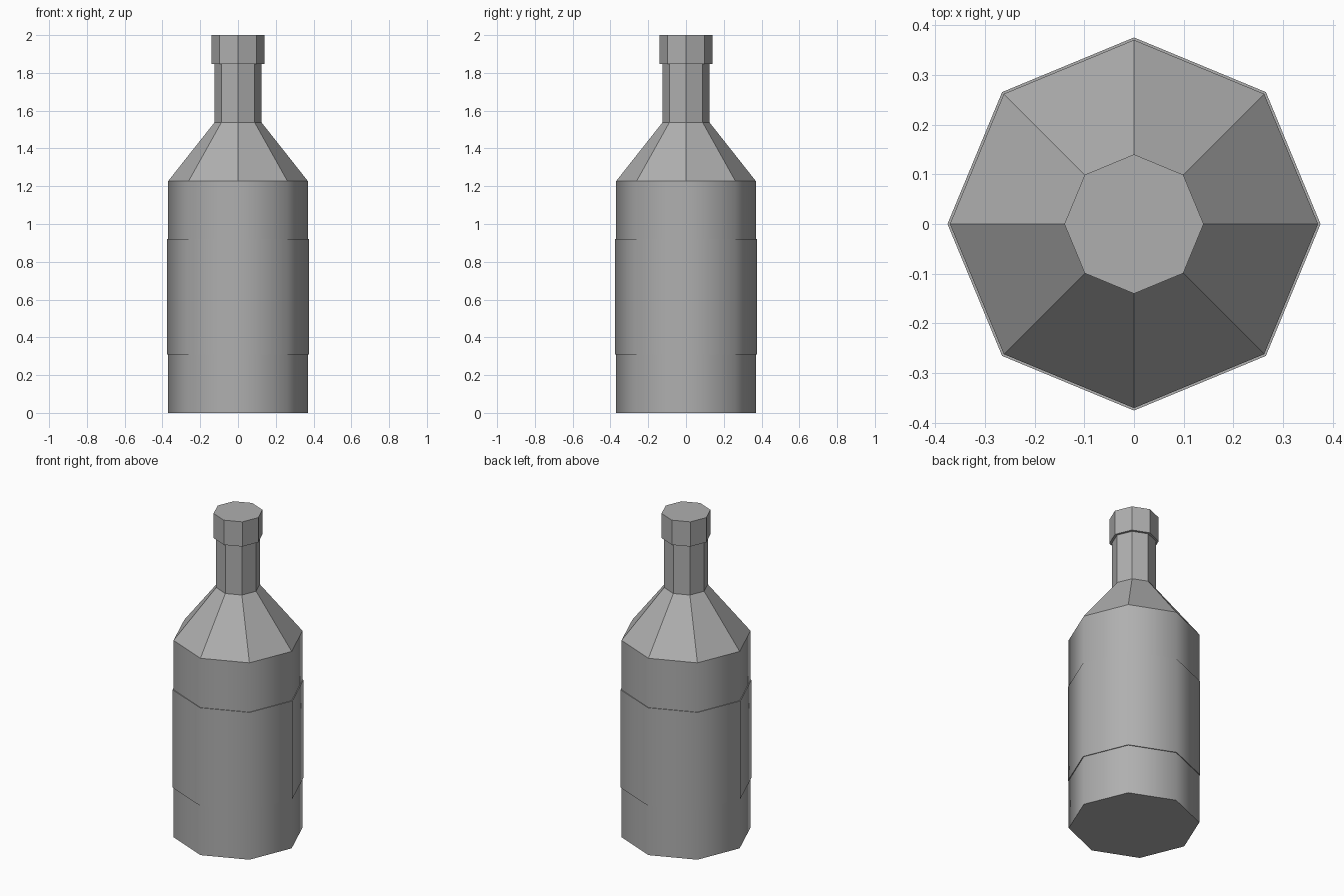
import bpy, bmesh
from math import cos, sin, pi

if "Cube" in bpy.data.objects:
    bpy.data.objects.remove(bpy.data.objects["Cube"])

SIDES = 8

# Shared dark grey
grey = bpy.data.materials.new("dark_grey")
grey.diffuse_color = (0.43, 0.43, 0.43, 1)
grey.use_nodes = True
grey.node_tree.nodes["Principled BSDF"].inputs["Base Color"].default_value = grey.diffuse_color


def lathe(name, profile, smooth_bands=(), closed=False):
    """Turn a (radius, z) profile into an eight-sided solid."""
    bm = bmesh.new()
    rings = [[bm.verts.new((r * cos(2 * pi * i / SIDES), r * sin(2 * pi * i / SIDES), z))
              for i in range(SIDES)] for r, z in profile]
    pairs = list(zip(rings, rings[1:]))
    if closed:
        pairs.append((rings[-1], rings[0]))
    else:
        bm.faces.new(rings[0][::-1])
        bm.faces.new(rings[-1])
    for band, (a, b) in enumerate(pairs):
        for i in range(SIDES):
            j = (i + 1) % SIDES
            face = bm.faces.new((a[i], a[j], b[j], b[i]))
            face.smooth = band in smooth_bands
    bmesh.ops.recalc_face_normals(bm, faces=bm.faces)
    mesh = bpy.data.meshes.new(name)
    bm.to_mesh(mesh)
    bm.free()
    mesh.materials.append(grey)
    obj = bpy.data.objects.new(name, mesh)
    bpy.context.collection.objects.link(obj)
    return obj


# Bottle: smooth body wall, faceted shoulder and neck
lathe("bottle", [(0.37, 0), (0.37, 1.227), (0.125, 1.537), (0.125, 1.846)], smooth_bands=(0,))

# Label: thin raised band around the body, outer wall smooth
lathe("label", [(0.37, 0.31), (0.375, 0.31), (0.375, 0.92), (0.37, 0.92)],
      smooth_bands=(1,), closed=True)

# Cap: faceted collar on top of the neck
lathe("cap", [(0.14, 1.846), (0.14, 2.0)])
